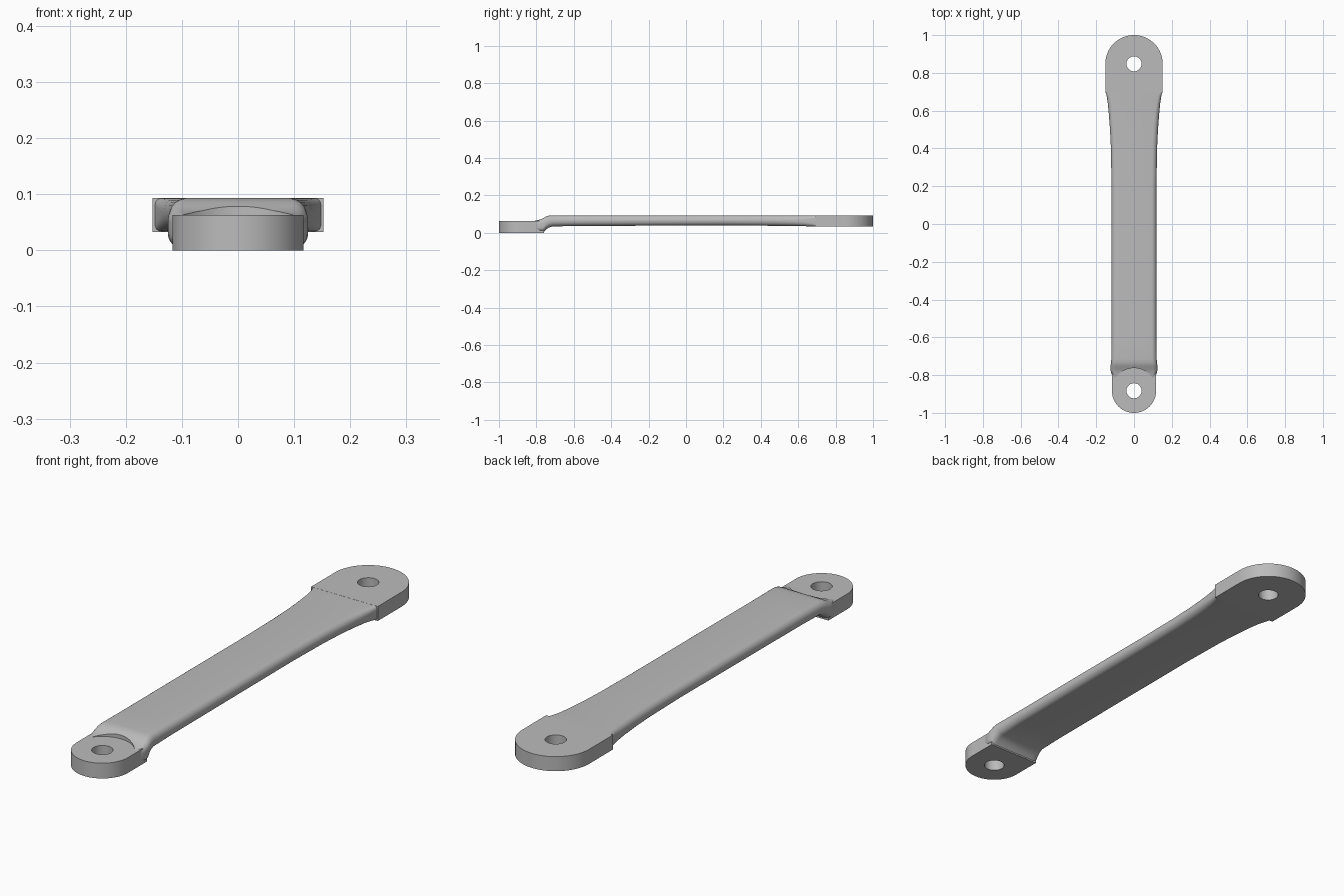
import bpy, bmesh, math

if "Cube" in bpy.data.objects:
    bpy.data.objects.remove(bpy.data.objects["Cube"])

# One cast-metal grey for every part
metal = bpy.data.materials.new("metal_grey")
metal.use_nodes = True
grey = (0.5, 0.5, 0.5, 1)
metal.diffuse_color = grey
bsdf = metal.node_tree.nodes["Principled BSDF"]
bsdf.inputs["Base Color"].default_value = grey
bsdf.inputs["Roughness"].default_value = 0.6


def finish(name, bm):
    bmesh.ops.recalc_face_normals(bm, faces=bm.faces)
    mesh = bpy.data.meshes.new(name)
    bm.to_mesh(mesh)
    bm.free()
    mesh.materials.append(metal)
    obj = bpy.data.objects.new(name, mesh)
    bpy.context.collection.objects.link(obj)
    return obj


def smooth(obj, degrees):
    bpy.ops.object.select_all(action='DESELECT')
    obj.select_set(True)
    bpy.context.view_layer.objects.active = obj
    bpy.ops.object.shade_smooth_by_angle(angle=math.radians(degrees))


def end_pad(name, centre_y, radius, tail, z0, z1, facing, hole=0.04):
    """Plate with one round end, one square end and a bolt hole."""
    corner = math.atan2(tail, radius)
    angles = [math.pi * i / 32 for i in range(64)]
    angles = sorted(angles + [math.pi + corner, 2 * math.pi - corner])
    bm = bmesh.new()
    rings = []
    for inner in (False, True):
        for z in (z0, z1):
            ring = []
            for a in angles:
                c, s = math.cos(a), math.sin(a)
                d = radius
                if s < -1e-6:
                    d = min(radius / max(abs(c), 1e-6), tail / -s)
                if inner:
                    d = hole
                ring.append(bm.verts.new((d * c, centre_y + facing * d * s, z)))
            rings.append(ring)
    low, high, hole_low, hole_high = rings
    n = len(angles)
    for a, b in ((low, high), (high, hole_high), (hole_high, hole_low), (hole_low, low)):
        for i in range(n):
            j = (i + 1) % n
            bm.faces.new((a[i], a[j], b[j], b[i]))
    smooth(finish(name, bm), 30)


end_pad("back_pad", 0.848, 0.152, 0.155, 0.033, 0.093, 1)
end_pad("front_pad", -0.883, 0.117, 0.123, 0.0, 0.063, -1)

# Arm: rounded sections (y, half width, bottom, top, corner radius)
sections = [
    (-0.815, 0.108, 0.012, 0.063, 0.012),
    (-0.800, 0.117, 0.010, 0.066, 0.018),
    (-0.780, 0.123, 0.006, 0.071, 0.022),
    (-0.762, 0.125, 0.004, 0.079, 0.026),
    (-0.750, 0.124, 0.016, 0.086, 0.028),
    (-0.735, 0.122, 0.027, 0.091, 0.027),
    (-0.715, 0.120, 0.034, 0.093, 0.027),
    (-0.600, 0.119, 0.036, 0.093, 0.027),
    (-0.200, 0.119, 0.038, 0.093, 0.026),
    (0.200, 0.119, 0.039, 0.093, 0.026),
    (0.400, 0.122, 0.038, 0.093, 0.026),
    (0.500, 0.127, 0.037, 0.093, 0.026),
    (0.580, 0.133, 0.036, 0.093, 0.025),
    (0.640, 0.139, 0.035, 0.093, 0.022),
    (0.680, 0.145, 0.034, 0.093, 0.016),
    (0.695, 0.148, 0.034, 0.0925, 0.010),
]
bm = bmesh.new()
loops = []
for y, half, bottom, top, r in sections:
    loop = []
    corners = ((half - r, top - r), (r - half, top - r),
               (r - half, bottom + r), (half - r, bottom + r))
    for quarter, (cx, cz) in enumerate(corners):
        for step in range(7):
            a = math.pi / 2 * (quarter + step / 6)
            loop.append(bm.verts.new((cx + r * math.cos(a), y, cz + r * math.sin(a))))
    loops.append(loop)
for a, b in zip(loops, loops[1:]):
    for i in range(len(a)):
        j = (i + 1) % len(a)
        bm.faces.new((a[i], a[j], b[j], b[i]))
bm.faces.new(loops[0])
bm.faces.new(loops[-1])
arm = finish("arm", bm)

# Round clearance above the front pad
bpy.ops.mesh.primitive_cylinder_add(vertices=64, radius=0.12, depth=0.2,
                                    location=(0, -0.883, 0.1625))
cutter = bpy.context.object
cutter.name = "clearance_cutter"
cutter.hide_render = True
cutter.data.materials.append(metal)
cut = arm.modifiers.new("clearance", 'BOOLEAN')
cut.operation = 'DIFFERENCE'
cut.solver = 'EXACT'
cut.object = cutter
bpy.ops.object.select_all(action='DESELECT')
arm.select_set(True)
bpy.context.view_layer.objects.active = arm
bpy.ops.object.modifier_apply(modifier=cut.name)
bpy.data.objects.remove(cutter)
smooth(arm, 40)
